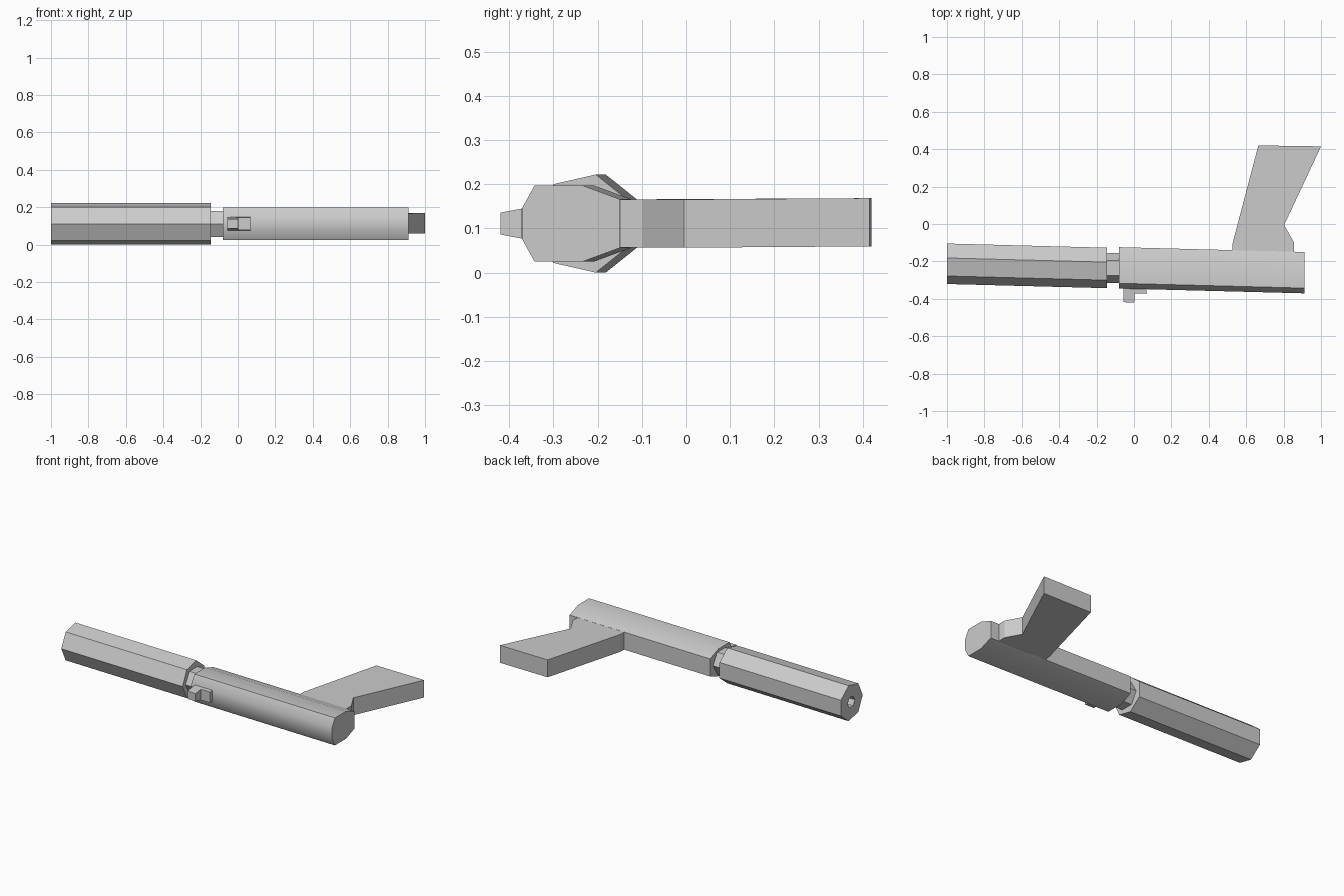
import bpy, bmesh, math

if "Cube" in bpy.data.objects:
    bpy.data.objects.remove(bpy.data.objects["Cube"])

SLOPE = -0.026   # the whole body leans slightly in plan
ZC = 0.111       # height of the body axis


def mesh_object(name, rings):
    """Closed solid from two matching rings of points."""
    bm = bmesh.new()
    a, b = [[bm.verts.new(p) for p in ring] for ring in rings]
    n = len(a)
    bm.faces.new(a)
    bm.faces.new(b[::-1])
    for i in range(n):
        j = (i + 1) % n
        bm.faces.new((a[j], a[i], b[i], b[j]))
    bmesh.ops.recalc_face_normals(bm, faces=bm.faces[:])
    mesh = bpy.data.meshes.new(name)
    bm.to_mesh(mesh)
    bm.free()
    ob = bpy.data.objects.new(name, mesh)
    bpy.context.collection.objects.link(ob)
    return ob


def along_x(name, section, x0, x1):
    """Sweep a (y, z) section along the leaning axis; y is given at x = 0."""
    return mesh_object(name, [[(x, y + SLOPE * x, z) for y, z in section]
                              for x in (x0, x1)])


def ngon(sides, r, yc):
    """Regular section with one corner facing the front."""
    return [(yc - r * math.cos(2 * math.pi * i / sides),
             ZC + r * math.sin(2 * math.pi * i / sides)) for i in range(sides)]


def plate(name, outline, half):
    """Extrude an (x, y) outline symmetrically in z, thickness from half(y)."""
    return mesh_object(name, [[(x, y, ZC + s * half(y) + 0.007 * max(0, y))
                               for x, y in outline] for s in (-1, 1)])


# Long seven-sided front tube with a bore in its end
tube = along_x("front_tube", ngon(7, 0.1138, -0.233), -1.0, -0.145)
cutter = along_x("bore_cutter", ngon(6, 0.036, -0.233), -1.1, -0.6)
cutter.hide_render = True
cutter.hide_viewport = True
cut = tube.modifiers.new("bore", 'BOOLEAN')
cut.object = cutter
cut.solver = 'EXACT'

# Narrow neck between tube and body
along_x("neck", ngon(6, 0.08, -0.238), -0.2, -0.04)

# Main body with bevelled front and tapered back
half_section = [(-0.347, 0.035), (-0.319, 0.086), (-0.21, 0.086), (-0.126, 0.055)]
section = ([(y, ZC + z) for y, z in half_section]
           + [(y, ZC - z) for y, z in reversed(half_section)])
body = along_x("main_body", section, -0.08, 0.912)
bpy.context.view_layer.objects.active = body
body.select_set(True)
bpy.ops.object.shade_smooth_by_angle(angle=math.radians(30))

# Raked handle
plate("handle", [(0.525, -0.16), (0.528, -0.10), (0.665, 0.42), (1.0, 0.415),
                 (0.803, -0.005), (0.855, -0.098), (0.855, -0.17)],
      lambda y: 0.0545)

# Small stepped lug on the front, tapering outwards
plate("front_lug", [(-0.057, -0.335), (0.066, -0.335), (0.066, -0.373),
                    (0.004, -0.371), (0.001, -0.42), (-0.057, -0.418)],
      lambda y: 0.036 if y > -0.36 else 0.036 - (-0.36 - y) * 0.19)
